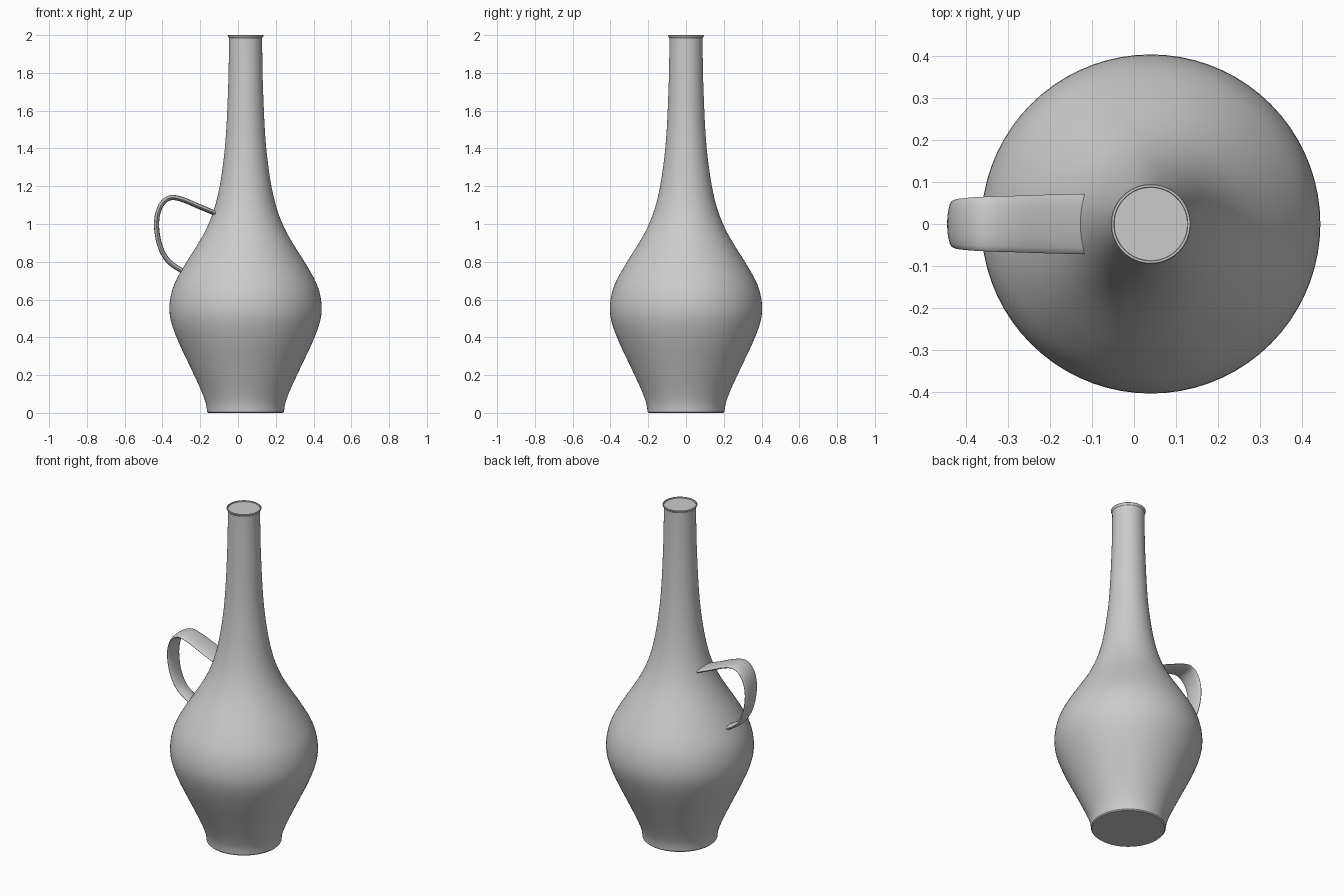
import bpy, bmesh, math
from mathutils import Vector

if "Cube" in bpy.data.objects:
    bpy.data.objects.remove(bpy.data.objects["Cube"])

AXIS_X = 0.04


def spline(pts, steps):
    """Catmull-Rom through the points (any dimension)."""
    pts = [Vector(p) for p in pts]
    ext = [2 * pts[0] - pts[1]] + pts + [2 * pts[-1] - pts[-2]]
    out = []
    for i in range(1, len(ext) - 2):
        a, b, c, d = ext[i - 1:i + 3]
        for k in range(steps):
            t = k / steps
            out.append(0.5 * (2 * b + (c - a) * t + (2 * a - 5 * b + 4 * c - d) * t * t
                              + (3 * b - a - 3 * c + d) * t ** 3))
    return out + [pts[-1]]


def loft(name, rings):
    """Skin closed rings of points and cap both ends."""
    bm = bmesh.new()
    loops = [[bm.verts.new(p) for p in r] for r in rings]
    n = len(loops[0])
    for a, b in zip(loops, loops[1:]):
        for i in range(n):
            j = (i + 1) % n
            bm.faces.new((a[i], a[j], b[j], b[i]))
    bm.faces.new(loops[0])
    bm.faces.new(loops[-1])
    bmesh.ops.recalc_face_normals(bm, faces=bm.faces)
    me = bpy.data.meshes.new(name)
    bm.to_mesh(me)
    bm.free()
    ob = bpy.data.objects.new(name, me)
    bpy.context.collection.objects.link(ob)
    bpy.ops.object.select_all(action='DESELECT')
    ob.select_set(True)
    bpy.context.view_layer.objects.active = ob
    bpy.ops.object.shade_smooth_by_angle(angle=math.radians(35))
    return ob


# Vase body: turned profile (radius, z) with foot, belly, long neck and small lip
wall = spline([(0.205, 0.02), (0.213, 0.06), (0.24, 0.13), (0.296, 0.25), (0.357, 0.38),
               (0.396, 0.49), (0.402, 0.58), (0.378, 0.68), (0.318, 0.79), (0.255, 0.89),
               (0.205, 0.98), (0.166, 1.08), (0.137, 1.2), (0.115, 1.35), (0.102, 1.5),
               (0.093, 1.7), (0.089, 1.85), (0.088, 1.985)], 3)
profile = [(0.198, 0.0), (0.204, 0.006)] + [tuple(p) for p in wall] + [
    (0.094, 1.993), (0.095, 1.998), (0.093, 2.0), (0.088, 2.0), (0.087, 1.994)]
SEG = 72
loft("vase_body", [[(AXIS_X + r * math.cos(2 * math.pi * i / SEG),
                     r * math.sin(2 * math.pi * i / SEG), z) for i in range(SEG)]
                   for r, z in profile])

# Handle: flattened oval strap swept along (x, z, half width)
path = spline([(-0.11, 1.053, 0.072), (-0.20, 1.09, 0.070), (-0.29, 1.128, 0.067),
               (-0.355, 1.14, 0.065), (-0.400, 1.11, 0.062), (-0.426, 1.05, 0.058),
               (-0.430, 0.97, 0.053), (-0.410, 0.875, 0.048), (-0.365, 0.80, 0.044),
               (-0.285, 0.745, 0.042)], 4)
rings = []
for k, p in enumerate(path):
    d = path[min(k + 1, len(path) - 1)] - path[max(k - 1, 0)]
    nx, nz = Vector((-d.y, d.x)).normalized()
    ring = []
    for i in range(20):
        a = 2 * math.pi * i / 20
        t = 0.0135 * math.sin(a)
        ring.append((p.x + nx * t, p.z * math.cos(a), p.y + nz * t))
    rings.append(ring)
loft("handle", rings)
